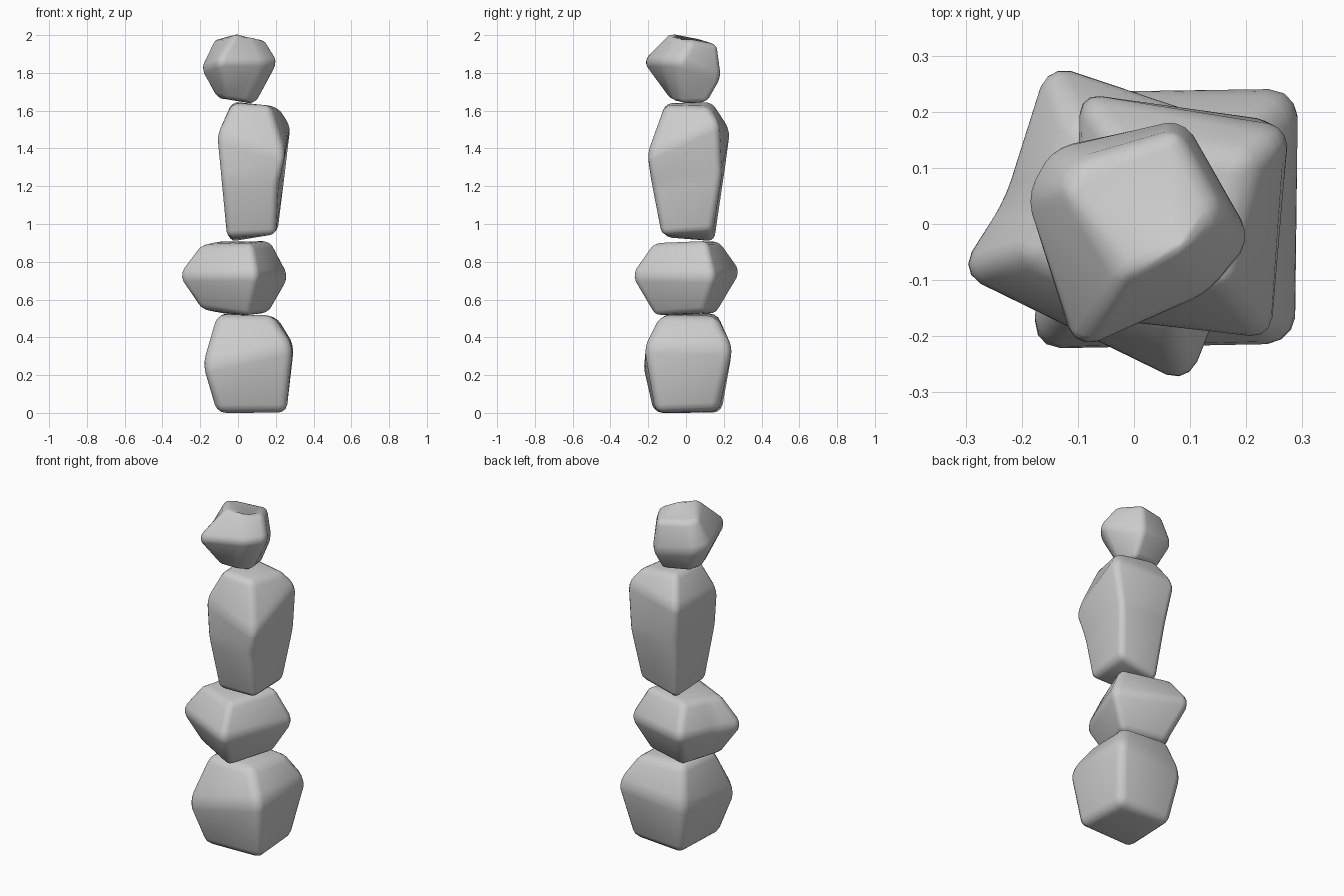
import bpy
import bmesh

cube = bpy.data.objects.get("Cube")
if cube:
    bpy.data.objects.remove(cube, do_unlink=True)

CM = 0.01  # corner positions are written in hundredths of a unit

stone_grey = bpy.data.materials.new("stone grey")
stone_grey.use_nodes = True
grey = (0.6, 0.6, 0.6, 1)
stone_grey.diffuse_color = grey
shader = stone_grey.node_tree.nodes["Principled BSDF"]
shader.inputs["Base Color"].default_value = grey
shader.inputs["Roughness"].default_value = 0.8


def make_stone(name, rings, rounding):
    """Loft matching rings of corners into a rough block, then round its edges.
    Corners run anticlockwise from the front right, bottom ring first."""
    bm = bmesh.new()
    loops = [[bm.verts.new([c * CM for c in corner]) for corner in ring]
             for ring in rings]
    for low, high in zip(loops, loops[1:]):
        for i in range(len(low)):
            j = (i + 1) % len(low)
            bm.faces.new((low[i], low[j], high[j], high[i]))
    bm.faces.new(reversed(loops[0]))
    bm.faces.new(loops[-1])
    bmesh.ops.recalc_face_normals(bm, faces=bm.faces[:])
    mesh = bpy.data.meshes.new(name)
    bm.to_mesh(mesh)
    bm.free()
    mesh.materials.append(stone_grey)
    mesh.shade_smooth()
    stone = bpy.data.objects.new(name, mesh)
    bpy.context.collection.objects.link(stone)

    # Softly worn edges and broad flat sides
    bevel = stone.modifiers.new("worn edges", "BEVEL")
    bevel.width = rounding
    bevel.segments = 3
    bevel.limit_method = "NONE"
    return stone


# Wide block on the ground
make_stone("base_stone", [
    [(-11, -17, 0), (26, -16, 0), (24, 17, 1), (-10, 19, 0)],
    [(-19, -23, 25), (29, -22, 36), (30, 25, 35), (-15, 24, 31)],
    [(-11, -13, 52), (18, -13, 52), (21, 16, 51), (-10, 17, 53)],
], 0.045)

# Squat stone with a pronounced waist ridge and a slightly hollow right side
make_stone("lower_stone", [
    [(-20, -6, 55), (6, -17, 51), (17, 10, 53), (-9, 16, 52), (-16, 4, 54)],
    [(-33, -9, 73), (10, -30, 73), (28, 15, 72), (-16, 30, 75), (-24, 4, 73)],
    [(-20, -6, 89), (7, -18, 90), (18, 11, 91), (-11, 18, 91), (-16, 5, 90)],
], 0.035)

# Tall tapering stone, dented along its front left edge
make_stone("tall_stone", [
    [(-6, -11, 93), (20, -13, 94), (21, 14, 96), (-4, 15, 90)],
    [(-9, -17, 125), (21, -18, 120), (25, 19, 126), (-7, 20, 125)],
    [(-11, -16, 147), (25, -21, 136), (28, 17, 154), (-10, 24, 149)],
    [(-3, -11, 164), (17, -11, 163), (21, 12, 162), (-3, 14, 165)],
], 0.035)

# Small rounder stone balanced on top
make_stone("top_stone", [
    [(-7, -8, 166), (3, -6, 164), (9, -2, 164),
     (9, 11, 164), (-9, 9, 166), (-12, 2, 168)],
    [(-11, -24, 186), (14, -13, 186), (22, -3, 186),
     (9, 19, 177), (-15, 14, 181), (-20, 5, 182)],
    [(-1, -10, 201), (8, -3, 200), (15, 3, 197),
     (8, 17, 195), (-10, 11, 197), (-13, 6, 198)],
], 0.03)
